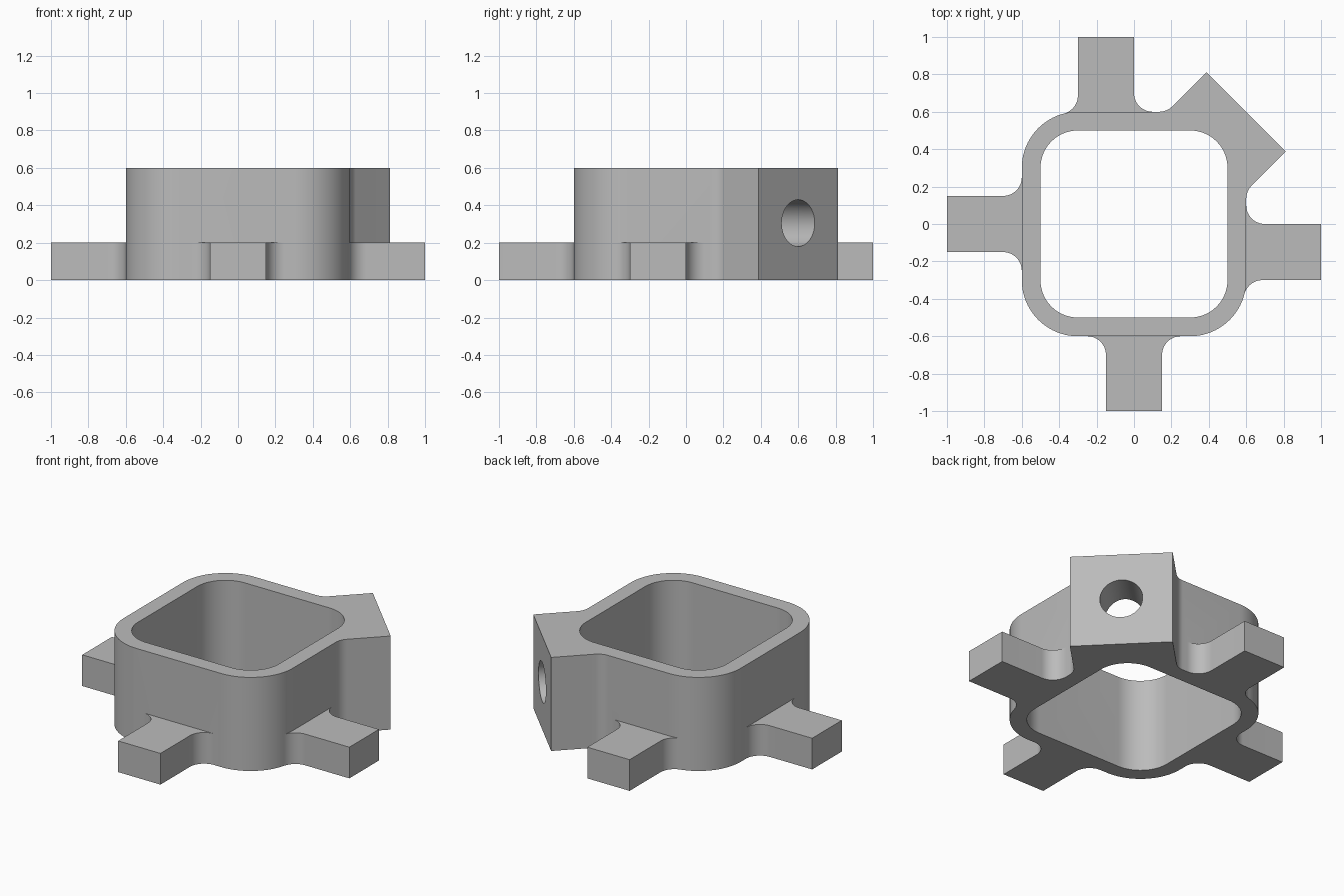
import bpy, bmesh, math
from mathutils import Vector, Matrix

cube = bpy.data.objects.get("Cube")
if cube:
    bpy.data.objects.remove(cube, do_unlink=True)

grey = bpy.data.materials.new("machined grey")
grey.use_nodes = True
COLOUR = (0.5, 0.5, 0.5, 1)
grey.diffuse_color = COLOUR
grey.node_tree.nodes["Principled BSDF"].inputs["Base Color"].default_value = COLOUR


def arc(cx, cy, r, start, end, steps=16):
    angles = [start + (end - start) * i / steps for i in range(steps + 1)]
    return [(cx + r * math.cos(a), cy + r * math.sin(a)) for a in angles]


def rounded(corners, steps=20):
    """Outline whose corners (x, y, radius) are replaced by tangent arcs."""
    out = []
    for i, (x, y, r) in enumerate(corners):
        p = Vector((x, y))
        if r == 0:
            out.append((x, y))
            continue
        a = (Vector(corners[i - 1][:2]) - p).normalized()
        b = (Vector(corners[(i + 1) % len(corners)][:2]) - p).normalized()
        half = a.angle(b) / 2
        c = p + (a + b).normalized() * r / math.sin(half)
        u = p + a * r / math.tan(half) - c
        v = p + b * r / math.tan(half) - c
        turn = math.atan2(u.x * v.y - u.y * v.x, u.dot(v))
        start = math.atan2(u.y, u.x)
        out += arc(c.x, c.y, r, start, start + turn, steps)
    return out


def prism(name, outline, z0, z1, turn=0):
    bm = bmesh.new()
    face = bm.faces.new([bm.verts.new((x, y, z0)) for x, y in outline])
    top = bmesh.ops.extrude_face_region(bm, geom=[face])["geom"]
    bmesh.ops.translate(bm, vec=(0, 0, z1 - z0),
                        verts=[v for v in top if isinstance(v, bmesh.types.BMVert)])
    bmesh.ops.recalc_face_normals(bm, faces=bm.faces)
    bm.transform(Matrix.Rotation(turn, 4, "Z"))
    mesh = bpy.data.meshes.new(name)
    bm.to_mesh(mesh)
    bm.free()
    mesh.materials.append(grey)
    obj = bpy.data.objects.new(name, mesh)
    bpy.context.collection.objects.link(obj)
    return obj


def combine(target, tool, operation):
    mod = target.modifiers.new(tool.name, "BOOLEAN")
    mod.operation, mod.object, mod.solver = operation, tool, "EXACT"
    bpy.context.view_layer.objects.active = target
    bpy.ops.object.modifier_apply(modifier=mod.name)
    bpy.data.objects.remove(tool, do_unlink=True)


# Housing with its diagonal boss
W, R, F = 0.6, 0.3, 0.1
d = 0.3 / math.sqrt(2)
k = W - 2 * d
housing = prism("housing", rounded([
    (-W, -W, R), (W, -W, R), (W, k, F), (W + d, W - d, 0),
    (W - d, W + d, 0), (k, W, F), (-W, W, R)]), 0, 0.6)


# Mounting tabs, flared with fillets where they meet the wall
def flare(x):
    """Right-hand fillet, from the tab side down to the wall."""
    cx = x + F
    over = cx - (W - R)
    if over > 0:
        cy = W - R + math.sqrt((R + F) ** 2 - over ** 2)
        end = 1.5 * math.pi - math.asin(over / (R + F))
    else:
        cy, end = W + F, 1.5 * math.pi
    pts = arc(cx, cy, F, math.pi, end)
    return pts + [(pts[-1][0], 0.55)]


def tab(name, x0, x1, turn):
    right = [(x1, 1)] + flare(x1)
    left = [(x0, 1)] + [(-x, y) for x, y in flare(-x0)]
    return prism(name, right + left[::-1], 0, 0.2, turn)


for name, x0, x1, turns in (("back_tab", -0.3, 0, 0), ("left_tab", 0, 0.3, 3),
                            ("front_tab", -0.15, 0.15, 2), ("right_tab", -0.15, 0.15, 1)):
    combine(housing, tab(name, x0, x1, turns * math.pi / 2), "UNION")

# Square bore
H = 0.5
bore = prism("bore_cutter", rounded([(-H, -H, 0.2), (H, -H, 0.2), (H, H, 0.2), (-H, H, 0.2)]),
             -0.1, 0.7)
combine(housing, bore, "DIFFERENCE")

# Round hole through the boss
hole = prism("hole_cutter", arc(0, 0, 0.125, 0, 2 * math.pi, 48)[:-1], 0.4, 1.1)
hole.data.transform(Matrix.Translation((0, 0, 0.305))
                    @ Vector((1, 1, 0)).to_track_quat("Z", "Y").to_matrix().to_4x4())
combine(housing, hole, "DIFFERENCE")

# Smooth curved walls, crisp edges
bpy.ops.object.select_all(action="DESELECT")
housing.select_set(True)
bpy.context.view_layer.objects.active = housing
bpy.ops.object.shade_smooth_by_angle(angle=math.radians(25))
